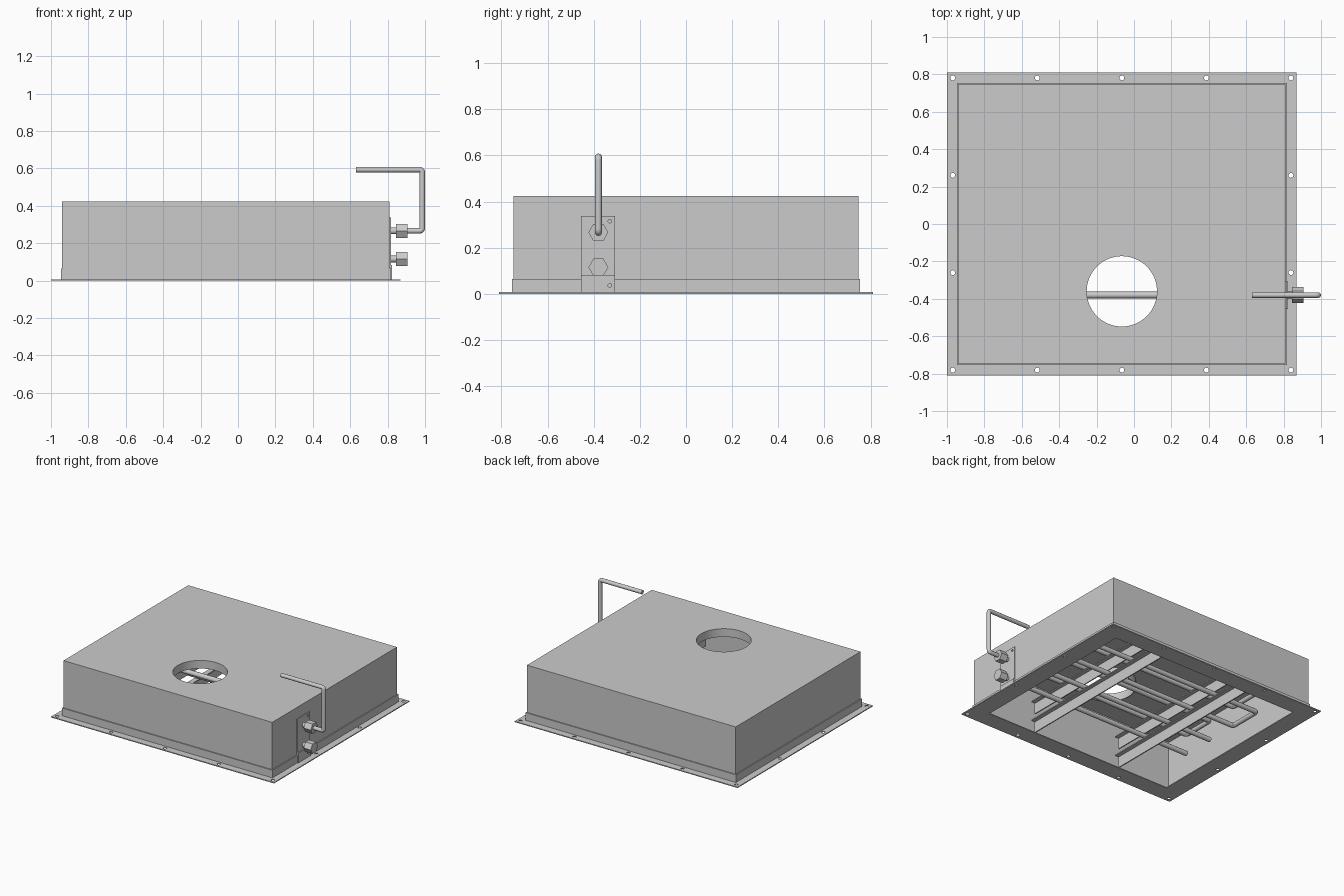
import bpy
import math
from mathutils import Vector

cube = bpy.data.objects.get("Cube")
if cube:
    bpy.data.objects.remove(cube, do_unlink=True)

steel = bpy.data.materials.new("grey_steel")
steel.use_nodes = True
GREY = (0.6, 0.6, 0.6, 1)
steel.diffuse_color = GREY
steel.node_tree.nodes["Principled BSDF"].inputs["Base Color"].default_value = GREY

CX = -0.065   # middle of the housing in x
PIPE_Y = -0.38


def finish(ob, name, smooth=False):
    ob.name = name
    ob.data.materials.clear()
    ob.data.materials.append(steel)
    if smooth:
        bpy.ops.object.select_all(action="DESELECT")
        ob.select_set(True)
        bpy.context.view_layer.objects.active = ob
        bpy.ops.object.shade_smooth_by_angle(angle=math.radians(35))
    return ob


def box(name, x, y, z):
    """Box from (min, max) pairs."""
    bpy.ops.mesh.primitive_cube_add(size=1)
    ob = bpy.context.object
    spans = (x, y, z)
    for v in ob.data.vertices:
        v.co = [lo + (c + 0.5) * (hi - lo) for c, (lo, hi) in zip(v.co, spans)]
    return finish(ob, name)


def centred(name, half_x, half_y, z):
    return box(name, (CX - half_x, CX + half_x), (-half_y, half_y), z)


def cylinder(name, r, depth, loc, sides=32, axis="z", smooth=True):
    rot = (0, math.pi / 2, 0) if axis == "x" else (0, 0, 0)
    bpy.ops.mesh.primitive_cylinder_add(vertices=sides, radius=r, depth=depth,
                                        location=loc, rotation=rot)
    return finish(bpy.context.object, name, smooth)


def cut(ob, cutters):
    """Subtract each cutter and discard it."""
    for c in cutters:
        c.hide_render = True
        mod = ob.modifiers.new("cut", "BOOLEAN")
        mod.operation, mod.solver, mod.object = "DIFFERENCE", "EXACT", c
        bpy.context.view_layer.objects.active = ob
        bpy.ops.object.modifier_apply(modifier=mod.name)
        bpy.data.objects.remove(c, do_unlink=True)
    return ob


def pipe(name, points, r, bend=0.02):
    """Round tube along points, with small rounded corners."""
    pts = [Vector(p) for p in points]
    path = [pts[0]]
    for a, b, c in zip(pts, pts[1:], pts[2:]):
        p, q = b + (a - b).normalized() * bend, b + (c - b).normalized() * bend
        for i in range(7):
            t = i / 6
            path.append(p * (1 - t) ** 2 + b * 2 * t * (1 - t) + q * t * t)
    path.append(pts[-1])
    cu = bpy.data.curves.new(name, "CURVE")
    cu.dimensions = "3D"
    cu.bevel_depth, cu.bevel_resolution, cu.use_fill_caps = r, 4, True
    sp = cu.splines.new("POLY")
    sp.points.add(len(path) - 1)
    for s, p in zip(sp.points, path):
        s.co = (*p, 1)
    ob = bpy.data.objects.new(name, cu)
    bpy.context.collection.objects.link(ob)
    bpy.ops.object.select_all(action="DESELECT")
    ob.select_set(True)
    bpy.context.view_layer.objects.active = ob
    bpy.ops.object.convert(target="MESH")
    return finish(bpy.context.object, name, True)


# Housing: open underneath, with a round outlet in the lid
housing = centred("housing", 0.875, 0.747, (0.006, 0.423))
outlet = (CX, -0.36, 0.42)
cut(housing, [centred("hollow", 0.867, 0.739, (-0.1, 0.415)),
              cylinder("outlet_cutter", 0.188, 0.2, outlet, 64)])
collar = cylinder("outlet_collar", 0.194, 0.058, (CX, -0.36, 0.39), 64)
cut(collar, [cylinder("collar_cutter", 0.188, 0.3, outlet, 64)])
finish(collar, "outlet_collar", True)

# Base flange with bolt holes, and its upstand around the housing
flange = centred("base_flange", 0.934, 0.81, (0, 0.007))
cutters = [centred("opening", 0.795, 0.678, (-0.1, 0.1))]
bolts = [(CX + k * 0.452, s * 0.781) for k in range(-2, 3) for s in (-1, 1)]
bolts += [(CX + s * 0.904, t * 0.26) for s in (-1, 1) for t in (-1, 1)]
cutters += [cylinder("bolt_cutter", 0.013, 0.1, (x, y, 0), 16) for x, y in bolts]
cut(flange, cutters)
upstand = centred("flange_upstand", 0.882, 0.755, (0.007, 0.065))
cut(upstand, [centred("upstand_cutter", 0.875, 0.747, (-0.1, 0.2))])

# Connection plate stepping over the upstand
plate = box("connection_plate", (0.809, 0.817), (-0.455, -0.307), (0.07, 0.338))
foot = box("connection_plate_foot", (0.815, 0.824), (-0.455, -0.307), (0.007, 0.082))
for part, z in ((plate, 0.315), (foot, 0.036)):
    cut(part, [cylinder("rivet_cutter", 0.008, 0.1, (0.815, -0.33, z), 16, "x")])

# Hexagonal fittings
LOW, HIGH = 0.115, 0.266
for label, z in (("lower", LOW), ("upper", HIGH)):
    cylinder(label + "_hex_nut", 0.043, 0.06, (0.876, PIPE_Y, z), 6, "x", False)
    cylinder(label + "_nipple", 0.018, 0.08, (0.82, PIPE_Y, z), 24, "x")

# Outer riser pipe
pipe("riser_pipe", [(0.88, PIPE_Y, HIGH), (0.985, PIPE_Y, HIGH),
                    (0.985, PIPE_Y, 0.593), (0.63, PIPE_Y, 0.593)], 0.015, 0.016)

# Inner pipe coil in two layers
FAR, NEAR, STEP = -0.79, 0.68, 0.25
rows = [PIPE_Y + STEP * i for i in range(4)]
path = [(0.82, rows[0], HIGH)]
for i, y in enumerate(rows):
    ends = (NEAR, FAR) if i % 2 == 0 else (FAR, NEAR)
    path += [(x, y, HIGH) for x in (ends[1:] if i == 0 else ends)]
path += [(NEAR, rows[3], LOW), (FAR, rows[3], LOW),
         (FAR, rows[2], LOW), (NEAR, rows[2], LOW)]
pipe("coil_pipe", path, 0.018)
pipe("lower_inlet_pipe", [(0.82, rows[0], LOW), (FAR, rows[0], LOW)], 0.018)
pipe("lower_branch_pipe", [(NEAR, rows[1], LOW), (FAR, rows[1], LOW)], 0.018)

# Angle bars carrying each pipe layer
for side, x in (("left", CX + 0.383), ("right", CX - 0.369)):
    for label, z in (("lower", 0.007), ("upper", 0.155)):
        top = z + 0.09
        name = f"{side}_{label}_support"
        box(name + "_web", (x - 0.008, x), (-0.685, 0.685), (z, top))
        box(name + "_ledge", (x, x + 0.03), (-0.685, 0.685), (top - 0.008, top))
